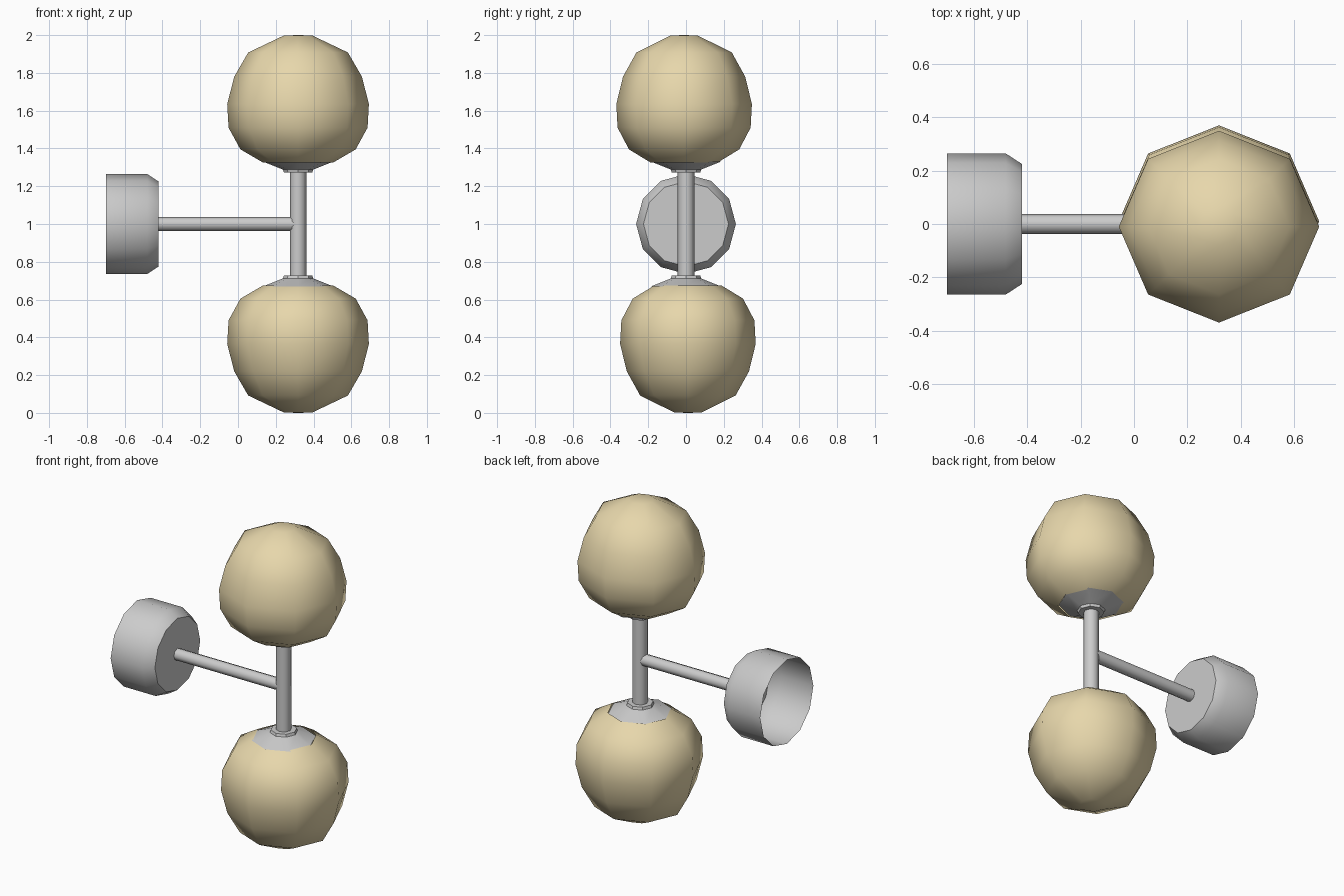
import bpy, bmesh, math
from mathutils import Matrix

if "Cube" in bpy.data.objects:
    bpy.data.objects.remove(bpy.data.objects["Cube"])

gold = bpy.data.materials.new("globe_gold")
gold.diffuse_color = (0.80, 0.68, 0.41, 1)
gold.use_nodes = True
gold.node_tree.nodes["Principled BSDF"].inputs["Base Color"].default_value = gold.diffuse_color


def lathe(name, profile, sides, matrix, angle=40, mat=None, turn=0.0):
    """Spin (radius, height) points around local z; radius 0 makes a pole."""
    bm = bmesh.new()
    rings = []
    for r, h in profile:
        if r == 0:
            rings.append([bm.verts.new((0, 0, h))])
        else:
            steps = [turn + 2 * math.pi * i / sides for i in range(sides)]
            rings.append([bm.verts.new((r * math.cos(a), r * math.sin(a), h)) for a in steps])
    for a, b in zip(rings, rings[1:]):
        for i in range(sides):
            j = (i + 1) % sides
            quad = [a[i % len(a)], a[j % len(a)], b[j % len(b)], b[i % len(b)]]
            bm.faces.new(list(dict.fromkeys(quad)))
    bm.transform(matrix)
    bmesh.ops.recalc_face_normals(bm, faces=bm.faces)
    me = bpy.data.meshes.new(name)
    bm.to_mesh(me)
    bm.free()
    ob = bpy.data.objects.new(name, me)
    bpy.context.collection.objects.link(ob)
    if mat:
        me.materials.append(mat)
    bpy.ops.object.select_all(action='DESELECT')
    ob.select_set(True)
    bpy.context.view_layer.objects.active = ob
    bpy.ops.object.shade_smooth_by_angle(angle=math.radians(angle))
    return ob


AXIS_X = 0.318
along_x = Matrix.Translation((0, 0, 1)) @ Matrix.Rotation(math.pi / 2, 4, 'Y')
stem_at = Matrix.Translation((AXIS_X, 0, 1))

# Wall cup, open at the back
lathe("wall_mount", [(0.264, -0.70), (0.264, -0.48), (0.225, -0.42), (0, -0.42)],
      12, along_x, angle=50)

# Horizontal arm and upright stem
lathe("arm", [(0.037, -0.425), (0.037, 0.31)], 8, along_x, angle=60)
lathe("stem", [(0.044, -0.28), (0.044, 0.28)], 8, stem_at, angle=60)

# Globes with fitters, heights measured from the arm; the lower pair is turned half round
globe = [(0.185, 0.325), (0.305, 0.395), (0.368, 0.51), (0.375, 0.635),
         (0.338, 0.78), (0.264, 0.908), (0.075, 0.998), (0, 1.0)]
fitter = [(0, 0.272), (0.075, 0.272), (0.08, 0.288), (0.185, 0.33), (0, 0.33)]
for side, flip in (("upper", 0), ("lower", math.pi)):
    place = stem_at @ Matrix.Rotation(flip, 4, 'X')
    oval = Matrix.Translation((0, -0.01, 0)) @ Matrix.Diagonal((1, 0.957, 1, 1))
    lathe(side + "_globe", globe, 8, place @ oval, angle=60, mat=gold)
    lathe(side + "_fitter", fitter, 8, place, angle=40)
